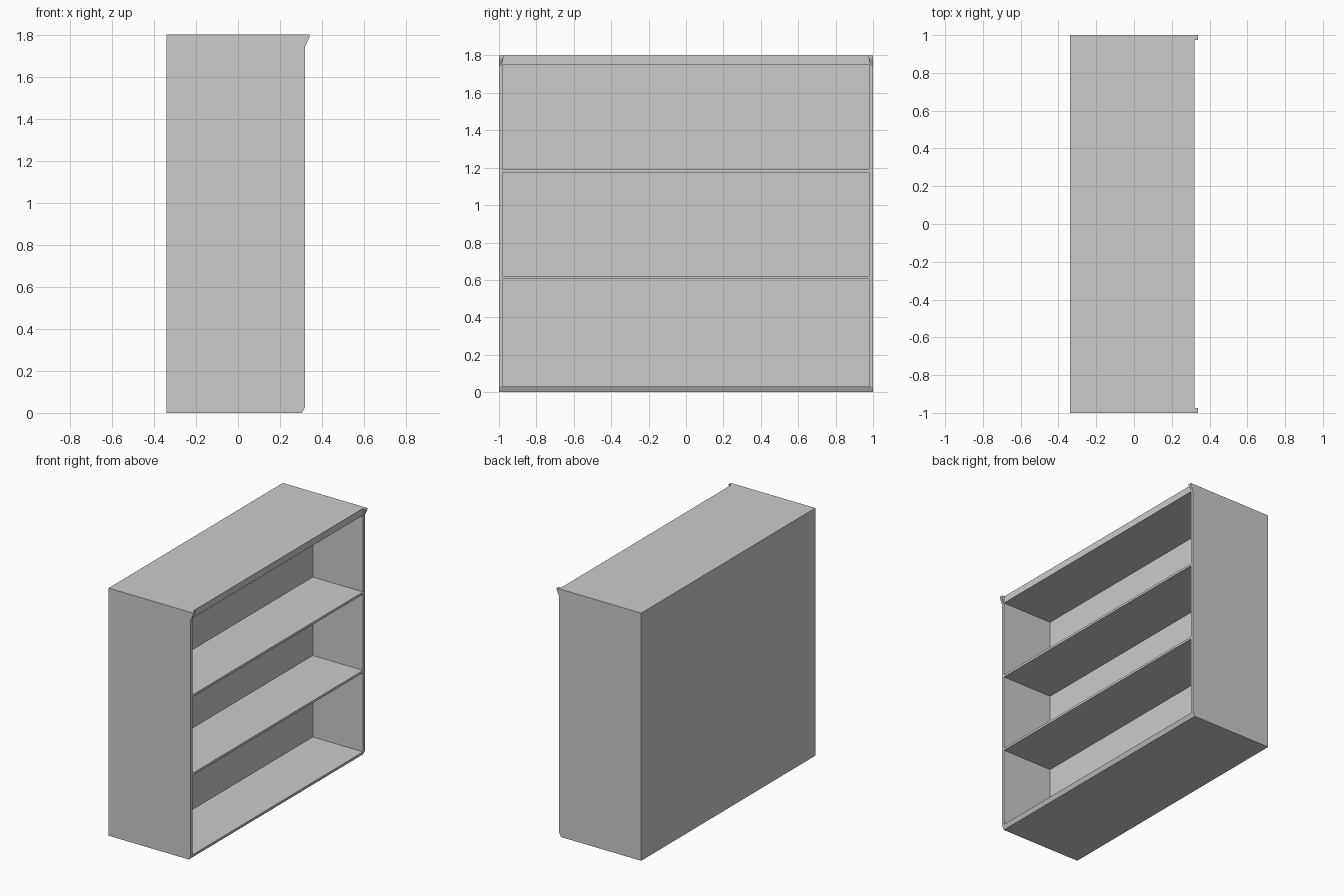
import bpy, bmesh

if "Cube" in bpy.data.objects:
    bpy.data.objects.remove(bpy.data.objects["Cube"])

X0, X1 = -0.34, 0.32      # back and front planes
BACK = -0.085             # front face of the thick back
W, T, H = 1.0, 0.02, 1.8  # half width, side thickness, height


def prism(name, profile, y0, y1, inner=None):
    """Extrude an (x, z) profile from y0 to y1; inner gives y per point at the y1 end."""
    bm = bmesh.new()
    ends = inner or [y1] * len(profile)
    a = [bm.verts.new((x, y0, z)) for x, z in profile]
    b = [bm.verts.new((x, y, z)) for (x, z), y in zip(profile, ends)]
    n = len(profile)
    for i in range(n):
        j = (i + 1) % n
        bm.faces.new((a[i], a[j], b[j], b[i]))
    bm.faces.new(a[::-1])
    caps = [bm.faces.new(b)]
    if inner:
        bmesh.ops.triangulate(bm, faces=caps)
    bmesh.ops.recalc_face_normals(bm, faces=bm.faces)
    me = bpy.data.meshes.new(name)
    bm.to_mesh(me)
    bm.free()
    ob = bpy.data.objects.new(name, me)
    bpy.context.collection.objects.link(ob)
    return ob


def rect(x0, x1, z0, z1):
    return [(x0, z0), (x1, z0), (x1, z1), (x0, z1)]


# Side panels and the small hook brackets at their top front corners
side = [(X0, 0), (0.305, 0), (X1, 0.03), (X1, H), (X0, H)]
hook = [(X1, 1.745), (0.336, 1.777), (0.34, 1.79), (0.34, H), (X1, H)]
hook_in = [0.985, 0.98, 0.976, 0.975, 0.975]
for s, label in ((-1, "front"), (1, "rear")):
    prism(f"side_panel_{label}", side, s * W, s * (W - T))
    prism(f"hook_bracket_{label}", hook, s * W, 0, [s * y for y in hook_in])

# Panels fitted between the sides
L = W - T
prism("base_panel", [(X0, 0), (0.305, 0), (X1, 0.03), (X0, 0.03)], -L, L)
prism("top_panel", rect(X0, X1, 1.75, H), -L, L)
prism("back_block", rect(X0, BACK, 0.03, 1.75), -L, L)
for i, z in enumerate((0.605, 1.175)):
    prism(f"shelf_{i + 1}", rect(BACK, X1, z, z + 0.017), -L, L)
